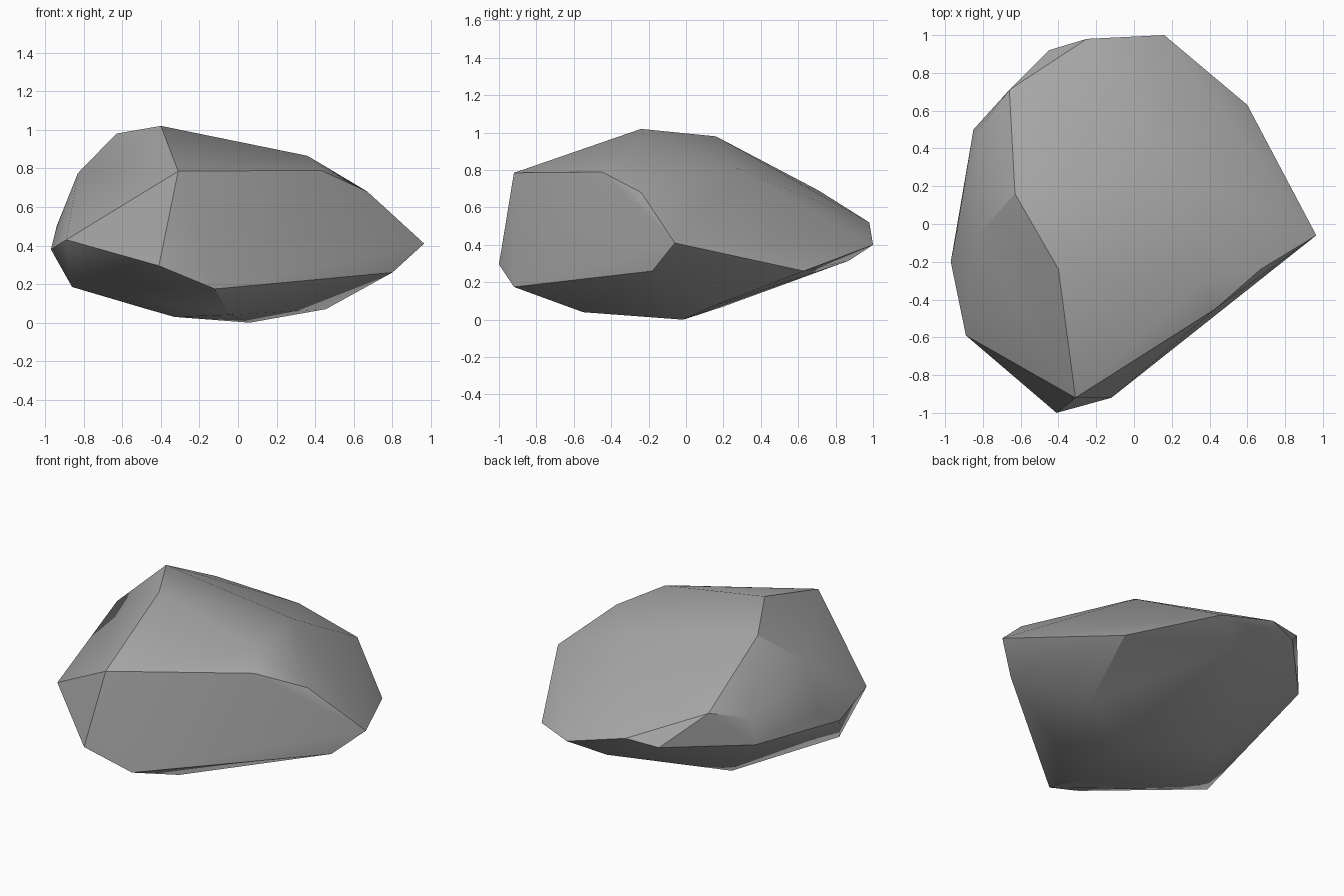
import bpy
import bmesh
from math import radians

# Remove the default cube only
default_cube = bpy.data.objects.get("Cube")
if default_cube:
    bpy.data.objects.remove(default_cube, do_unlink=True)


def make_material(name, colour):
    material = bpy.data.materials.new(name)
    material.use_nodes = True
    material.diffuse_color = colour
    shader = material.node_tree.nodes["Principled BSDF"]
    shader.inputs["Base Color"].default_value = colour
    shader.inputs["Roughness"].default_value = 0.9
    return material


def make_hull(name, corner_groups, material):
    """Wrap a tight convex skin around groups of chiselled corners."""
    bm = bmesh.new()
    for group in corner_groups:
        for corner in group:
            bm.verts.new(corner)
    result = bmesh.ops.convex_hull(bm, input=bm.verts[:])
    # Drop any corner that ended up inside the skin
    loose = [v for v in bm.verts if not v.link_faces]
    bmesh.ops.delete(bm, geom=loose, context="VERTS")
    bmesh.ops.recalc_face_normals(bm, faces=bm.faces[:])

    mesh = bpy.data.meshes.new(name)
    bm.to_mesh(mesh)
    bm.free()
    mesh.materials.append(material)
    rock = bpy.data.objects.new(name, mesh)
    bpy.context.collection.objects.link(rock)
    return rock


# Ridge along the top of the boulder
crown = [
    (-.4, -.24, 1.02), (-.63, .16, .98), (.36, -.3, .865),
    (.22, .27, .81), (-.83, -.06, .775), (-.66, .71, .69),
]

# Upper rim of the broad front facet
front_rim = [
    (-.31, -.92, .785), (.43, -.45, .79), (.67, -.24, .68),
]

# Widest band, running round the sides and back
waist = [
    (.965, -.06, .41), (.6, .63, .26), (.16, 1, .4),
    (-.25, .98, .52), (-.45, .92, .49), (-.85, .5, .455),
    (-.82, .495, .62), (-.94, -.05, .5), (-.97, -.2, .38),
    (-.89, -.59, .43), (-.41, -1, .295),
]

# Undercut corners above the ground
undercut = [
    (-.12, -.92, .175), (.8, -.18, .26), (-.04, .87, .315),
    (-.86, -.35, .185),
]

# Shallow resting surface
base = [
    (.06, -.015, 0), (.455, .14, .07), (-.04, -.55, .04),
    (-.33, -.1, .03), (-.47, .2, .07),
]

stone_grey = make_material("stone grey", (.4, .4, .4, 1))
boulder = make_hull("boulder", [crown, front_rim, waist, undercut, base], stone_grey)

# Soft facets with crisp main ridges
bpy.ops.object.select_all(action="DESELECT")
boulder.select_set(True)
bpy.context.view_layer.objects.active = boulder
bpy.ops.object.shade_smooth_by_angle(angle=radians(30))
